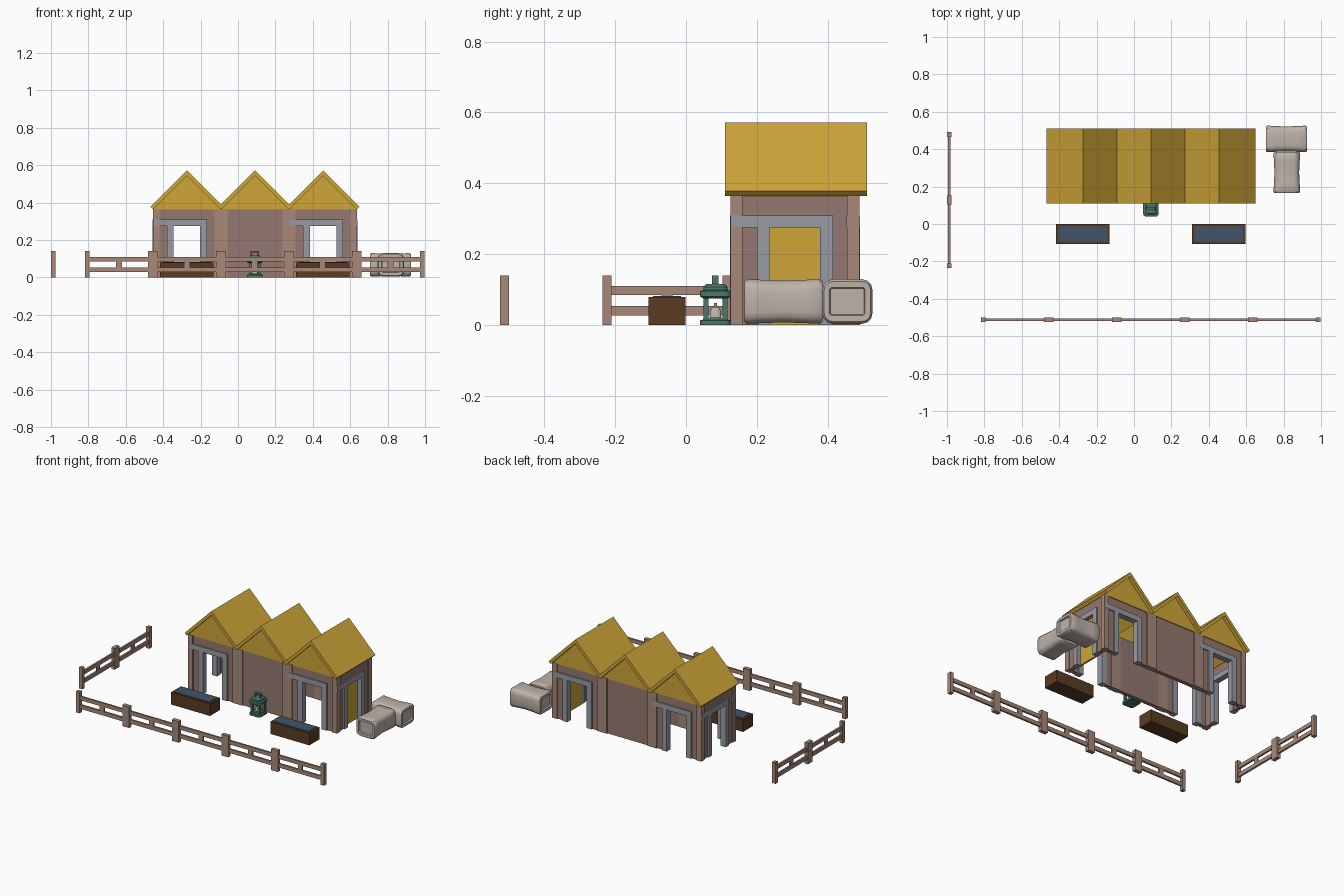
import bpy, bmesh, math
from mathutils import Matrix, Vector

if "Cube" in bpy.data.objects:
    bpy.data.objects.remove(bpy.data.objects["Cube"])


def material(name, r, g, b):
    m = bpy.data.materials.new(name)
    m.diffuse_color = (r, g, b, 1)
    m.use_nodes = True
    m.node_tree.nodes["Principled BSDF"].inputs["Base Color"].default_value = m.diffuse_color
    return m


POST = material("post_wood", .39, .25, .19)
WALL = material("wall_wood", .30, .19, .16)
STONE = material("frame_grey", .31, .33, .37)
ROOF = material("roof_yellow", .62, .38, .04)
DARK = material("trough_wood", .10, .045, .017)
WATER = material("water", .05, .09, .15)
GREEN = material("lantern_green", .07, .19, .14)
PALE = material("pale_cloth", .51, .45, .40)


def finish(name, bm, mat, smooth=False):
    bmesh.ops.recalc_face_normals(bm, faces=bm.faces)
    me = bpy.data.meshes.new(name)
    bm.to_mesh(me)
    bm.free()
    ob = bpy.data.objects.new(name, me)
    bpy.context.collection.objects.link(ob)
    me.materials.append(mat)
    if smooth:
        bpy.ops.object.select_all(action='DESELECT')
        ob.select_set(True)
        bpy.context.view_layer.objects.active = ob
        bpy.ops.object.shade_smooth_by_angle(angle=math.radians(40))
    return ob


def boxes(name, spans, mat, matrix=Matrix()):
    """Each span is (x0, x1, y0, y1, z0, z1)."""
    bm = bmesh.new()
    for x0, x1, y0, y1, z0, z1 in spans:
        m = (matrix @ Matrix.Translation(((x0 + x1) / 2, (y0 + y1) / 2, (z0 + z1) / 2))
             @ Matrix.Diagonal((x1 - x0, y1 - y0, z1 - z0, 1)))
        bmesh.ops.create_cube(bm, size=1, matrix=m)
    return finish(name, bm, mat)


def prism(name, profile, y0, y1, mat):
    """Extrude an x/z profile along y."""
    bm = bmesh.new()
    f = bm.faces.new([bm.verts.new((x, y0, z)) for x, z in profile])
    ext = bmesh.ops.extrude_face_region(bm, geom=[f])
    vs = [v for v in ext["geom"] if isinstance(v, bmesh.types.BMVert)]
    bmesh.ops.translate(bm, verts=vs, vec=(0, y1 - y0, 0))
    return finish(name, bm, mat)


def rounded(hx, hy, r, seg=3):
    """Rounded rectangle outline."""
    pts = []
    for k, (sx, sy) in enumerate([(1, 1), (-1, 1), (-1, -1), (1, -1)]):
        for i in range(seg + 1):
            a = math.pi / 2 * (k + i / seg)
            pts.append((sx * (hx - r) + r * math.cos(a), sy * (hy - r) + r * math.sin(a)))
    return pts


def loft(name, sections, mat, matrix=Matrix(), smooth=True):
    """Skin rounded rectangles (hx, hy, r, height), capping both ends."""
    bm = bmesh.new()
    rings = [[bm.verts.new(matrix @ Vector((x, y, h))) for x, y in rounded(hx, hy, r)]
             for hx, hy, r, h in sections]
    n = len(rings[0])
    for a, b in zip(rings, rings[1:]):
        for i in range(n):
            bm.faces.new((a[i], a[(i + 1) % n], b[(i + 1) % n], b[i]))
    bm.faces.new(rings[0])
    bm.faces.new(rings[-1])
    return finish(name, bm, mat, smooth)


# Stable: three square bays, each with corner posts and a gabled roof
H, P, YC, TOP = .182, .035, .307, .366
for label, cx, open_sides in (("left", -.273, (0, 2, 3)), ("middle", .091, ()),
                              ("right", .455, (0, 1, 2))):
    base = Matrix.Translation((cx, YC, 0))
    lo, hi = (-H, -H + P), (H - P, H)
    boxes(label + "_corner_posts", [(*a, *b, 0, TOP) for a in (lo, hi) for b in (lo, hi)],
          POST, base)

    # walls with doorways; side 0 front, 1 right, 2 back, 3 left
    for k in open_sides:
        m = base @ Matrix.Rotation(k * math.pi / 2, 4, 'Z')
        y = (-.175, -.15)
        boxes(f"{label}_wall_{k}", [(-.148, -.107, *y, 0, TOP), (.107, .148, *y, 0, TOP),
                                    (-.107, .107, *y, .31, TOP)], WALL, m)
        y = (-.1835, -.145)
        boxes(f"{label}_door_frame_{k}", [(-.107, -.071, *y, 0, .275), (.071, .107, *y, 0, .275),
                                          (-.180, .107, *y, .275, .31)], STONE, m)
    if not open_sides:
        for k in (0, 2):
            boxes(f"{label}_wall_{k}", [(-.148, .148, -.175, -.15, 0, TOP)], WALL,
                  base @ Matrix.Rotation(k * math.pi / 2, 4, 'Z'))

    # roof slabs and gable infill
    for s, side in ((-1, "left"), (1, "right")):
        prism(f"{label}_roof_{side}", [(cx, .572), (cx + s * .194, .378),
                                       (cx + s * .180, .364), (cx, .544)], .11, .51, ROOF)
    for y0, end in ((.128, "front"), (.467, "back")):
        prism(f"{label}_gable_{end}", [(cx - .18, .364), (cx + .18, .364), (cx, .546)],
              y0, y0 + .02, ROOF)

# Closed door on the right side
boxes("side_door", [(.60, .612, YC - .073, YC + .073, 0, .277)], ROOF)

# Water troughs
for label, cx in (("left", -.274), ("right", .4535)):
    x0, x1 = cx - .143, cx + .143
    boxes(label + "_trough", [(x0, x1, -.106, -.001, 0, .08)], DARK)
    boxes(label + "_trough_water", [(x0 + .014, x1 - .014, -.093, -.014, .06, .083)], WATER)

# Fences: repeated sections with end posts, two rails and a short upright
L = .363


def fence(name, count, matrix):
    spans = []
    for i in range(count):
        a = i * L
        b = a + L
        spans += [(a, a + .025, -.0125, .0125, 0, .14), (b - .025, b, -.0125, .0125, 0, .14),
                  (a + .025, b - .025, -.006, .006, .085, .11),
                  (a + .025, b - .025, -.006, .006, .028, .054),
                  (a + L / 2 - .016, a + L / 2 + .016, -.005, .005, .054, .085)]
    boxes(name, spans, POST, matrix)


fence("front_fence", 5, Matrix.Translation((-.818, -.512, 0)))
fence("left_fence", 2, Matrix.Translation((-.9875, -.235, 0)) @ Matrix.Rotation(math.pi / 2, 4, 'Z'))

# Lantern
lamp = Matrix.Translation((.09, .083, 0))
loft("lantern_base", [(.041, .043, .014, 0), (.041, .043, .014, .014),
                      (.033, .035, .012, .015), (.031, .033, .012, .022)], GREEN, lamp)
loft("lantern_cap", [(.033, .035, .012, .076), (.041, .043, .014, .081), (.041, .043, .014, .096),
                     (.032, .034, .012, .099), (.032, .034, .012, .108), (.024, .026, .01, .116)],
     GREEN, lamp)
boxes("lantern_posts", [(sx * .025 - .007, sx * .025 + .007, sy * .027 - .007, sy * .027 + .007,
                         .015, .08) for sx in (-1, 1) for sy in (-1, 1)], GREEN, lamp)
boxes("lantern_handle", [(-.022, -.015, -.009, .009, .112, .14), (.015, .022, -.009, .009, .112, .14),
                         (-.022, .022, -.009, .009, .132, .14)], GREEN, lamp)
loft("lantern_candle", [(.016, .016, .008, .02), (.015, .015, .008, .04), (.009, .009, .004, .052)],
     PALE, lamp)
boxes("lantern_wick", [(-.004, .004, -.004, .004, .05, .062)], POST, lamp)


# Rolled bales with recessed ends
def bale(name, matrix):
    half = [(.047, .037, .006, .100), (.050, .040, .008, .1095), (.066, .057, .026, .110),
            (.071, .063, .030, .102), (.069, .061, .030, .06)]
    waist = [(.066, .059, .030, 0)]
    ring = [(a, b, r, -h) for a, b, r, h in half] + waist + half[::-1]
    loft(name, ring, PALE, matrix)


bale("front_bale", Matrix.Translation((.817, .275, .067)) @ Matrix.Rotation(math.pi / 2, 4, 'X'))
bale("back_bale", Matrix.Translation((.815, .455, .067)) @ Matrix.Rotation(math.pi / 2, 4, 'Z')
     @ Matrix.Rotation(math.pi / 2, 4, 'X'))
